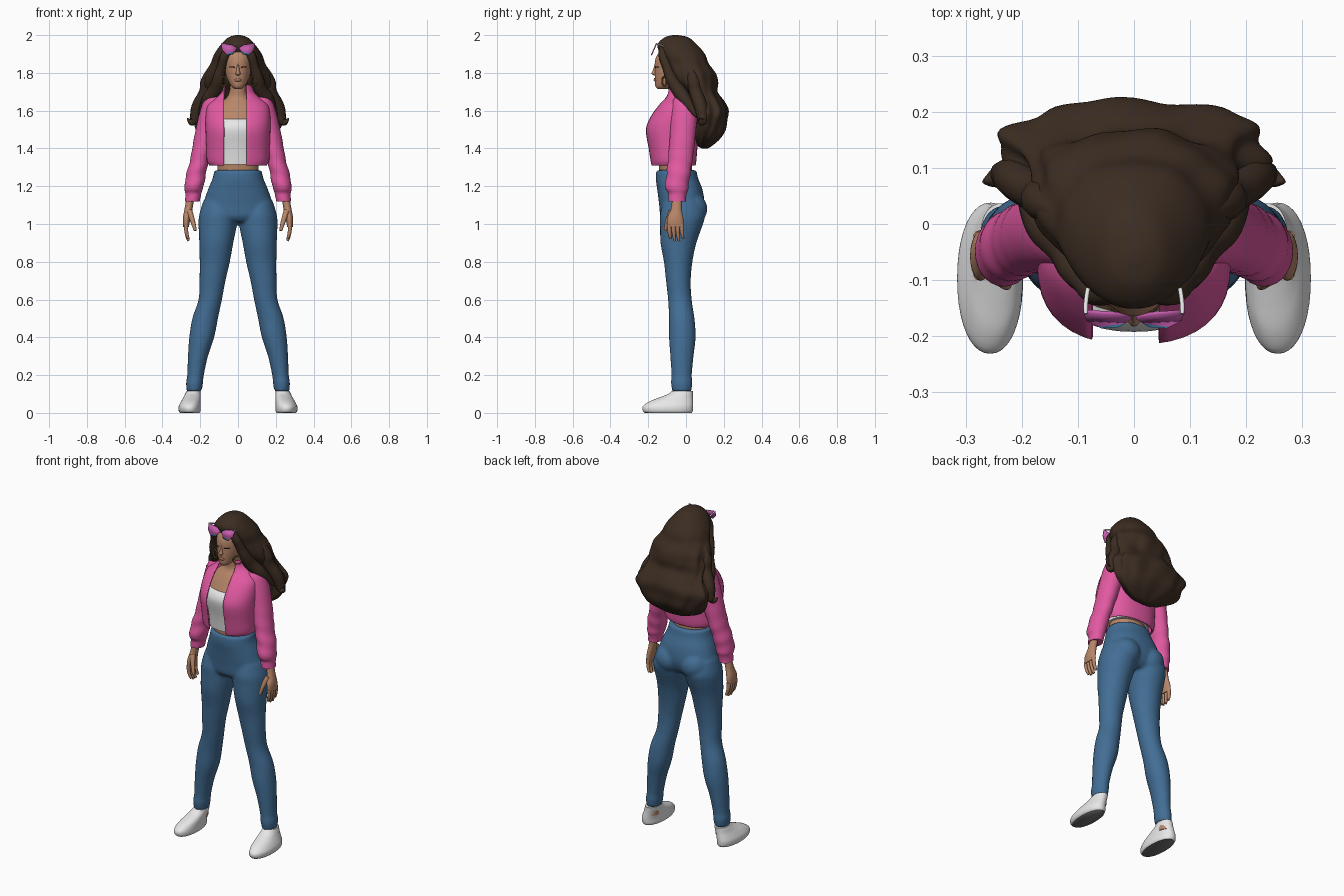
import bpy, bmesh, math
from mathutils import Vector

cube = bpy.data.objects.get("Cube")
if cube:
    bpy.data.objects.remove(cube)


def material(name, r, g, b):
    m = bpy.data.materials.new(name)
    m.use_nodes = True
    m.diffuse_color = (r, g, b, 1)
    m.node_tree.nodes["Principled BSDF"].inputs["Base Color"].default_value = (r, g, b, 1)
    return m


PINK = material("jacket pink", .76, .1, .36)
DENIM = material("denim blue", .055, .155, .3)
BROWN = material("hair brown", .045, .026, .016)
SKIN = material("skin", .48, .24, .14)
WHITE = material("white", .8, .8, .8)
SOLE = material("sole grey", .16, .16, .16)
LENS = material("lens magenta", .56, .11, .42)
TEAL = material("lens blue", .04, .2, .36)
GOLD = material("dark gold", .25, .13, .05)
LIP = material("lip rose", .4, .15, .1)


def spline(rows, steps):
    """Catmull-Rom rows between the given cross-sections."""
    rows = [Vector(r) for r in rows]
    out = []
    for i in range(len(rows) - 1):
        a, b, c, d = rows[max(i - 1, 0)], rows[i], rows[i + 1], rows[min(i + 2, len(rows) - 1)]
        for k in range(steps):
            t = k / steps
            out.append((b * 2 + (c - a) * t + (a * 2 - b * 5 + c * 4 - d) * t ** 2
                        + (b * 3 - a - c * 3 + d) * t ** 3) / 2)
    return out + [rows[-1]]


def loft(bm, rows, side=1, power=2.0, segs=40, steps=4, ripple=None):
    """Rows hold height, centre x, front y, back y and half width."""
    rings = []
    for z, cx, front, back, half in spline(rows, steps):
        ring = []
        for i in range(segs):
            a = math.tau * i / segs
            c, s = math.cos(a), math.sin(a)
            k = 1 + (ripple(a, z) if ripple else 0)
            x = math.copysign(abs(c) ** (2 / power), c) * half * k
            y = math.copysign(abs(s) ** (2 / power), s) * (back - front) / 2 * k
            ring.append(bm.verts.new((side * (cx + x), (front + back) / 2 + y, z)))
        rings.append(ring)
    for low, high in zip(rings, rings[1:]):
        for i in range(segs):
            j = (i + 1) % segs
            bm.faces.new((low[i], low[j], high[j], high[i]))
    bm.faces.new(rings[0])
    bm.faces.new(rings[-1])


def finish(name, bm, *mats):
    bmesh.ops.recalc_face_normals(bm, faces=bm.faces)
    me = bpy.data.meshes.new(name)
    bm.to_mesh(me)
    bm.free()
    for m in mats:
        me.materials.append(m)
    me.shade_smooth()
    me.set_sharp_from_angle(angle=1.0)
    ob = bpy.data.objects.new(name, me)
    bpy.context.collection.objects.link(ob)
    return ob


def part(name, mat, rows, **options):
    bm = bmesh.new()
    loft(bm, rows, **options)
    return finish(name, bm, mat)


def tube(name, mat, points, radii, side=1):
    cu = bpy.data.curves.new(name, "CURVE")
    cu.dimensions = "3D"
    cu.bevel_depth = 1
    cu.bevel_resolution = 3
    cu.use_fill_caps = True
    sp = cu.splines.new("NURBS")
    sp.points.add(len(points) - 1)
    sp.use_endpoint_u = True
    sp.order_u = 3
    for p, (x, y, z), r in zip(sp.points, points, radii):
        p.co = (side * x, y, z, 1)
        p.radius = r
    cu.materials.append(mat)
    bpy.context.collection.objects.link(bpy.data.objects.new(name, cu))


def fuse(ob, voxel, rounds):
    re = ob.modifiers.new("fuse", "REMESH")
    re.mode = "VOXEL"
    re.voxel_size = voxel
    re.use_smooth_shade = True
    sm = ob.modifiers.new("soften", "SMOOTH")
    sm.iterations = rounds


# Torso, neck and cropped top
part("torso", SKIN, [
    (1.24, 0, -.14, .035, .11), (1.32, 0, -.145, .03, .11), (1.4, 0, -.16, .03, .12),
    (1.5, 0, -.18, .04, .14), (1.58, 0, -.145, .04, .14), (1.63, 0, -.115, .03, .11),
    (1.67, 0, -.09, .02, .06), (1.72, 0, -.09, 0, .042), (1.79, 0, -.09, 0, .04)])
part("cropped_top", WHITE, [
    (1.315, 0, -.165, .04, .125), (1.4, 0, -.175, .04, .13), (1.49, 0, -.192, .045, .145),
    (1.53, 0, -.185, .045, .14), (1.555, 0, -.165, .04, .13)], power=2.3)

# Open jacket, cut down the front
bm = bmesh.new()
loft(bm, [
    (1.31, 0, -.185, .05, .152), (1.335, 0, -.19, .055, .165), (1.4, 0, -.2, .06, .168),
    (1.5, 0, -.215, .07, .172), (1.57, 0, -.188, .07, .172), (1.63, 0, -.145, .06, .16),
    (1.67, 0, -.11, .05, .115), (1.7, 0, -.1, .04, .087), (1.735, 0, -.1, .03, .08)], power=2.4)
bmesh.ops.delete(bm, geom=[f for f in bm.faces if len(f.verts) > 4], context="FACES")
LEFT, RIGHT = .045, -.075
for edge in (LEFT, RIGHT):
    bmesh.ops.bisect_plane(bm, geom=bm.verts[:] + bm.edges[:] + bm.faces[:],
                           plane_co=(edge, 0, 0), plane_no=(1, 0, 0))
gap = [f for f in bm.faces if RIGHT < f.calc_center_median().x < LEFT
       and f.calc_center_median().y < -.05]
bmesh.ops.delete(bm, geom=gap, context="FACES")
jacket = finish("jacket", bm, PINK)
jacket.modifiers.new("cloth", "SOLIDIFY").thickness = .008

# Trousers, fused from hips, seat and legs
bm = bmesh.new()
loft(bm, [
    (1.285, 0, -.157, .055, .125), (1.24, 0, -.16, .065, .135), (1.18, 0, -.152, .088, .16),
    (1.1, 0, -.142, .098, .185), (1.04, 0, -.135, .08, .19), (1.01, 0, -.11, .05, .16)], power=2.2)
for s in (1, -1):
    ball = bmesh.ops.create_uvsphere(bm, u_segments=24, v_segments=16, radius=.085)
    bmesh.ops.translate(bm, verts=ball["verts"], vec=(s * .085, .028, 1.08))
    loft(bm, [
        (1.12, .1, -.12, .08, .085), (1.05, .105, -.137, .1, .1), (1, .107, -.137, .09, .102),
        (.9, .115, -.135, .055, .09), (.8, .123, -.117, .034, .08), (.7, .135, -.106, .025, .069),
        (.6, .147, -.095, .03, .062), (.5, .174, -.09, .045, .068), (.4, .192, -.09, .051, .066),
        (.3, .212, -.083, .04, .053), (.2, .225, -.077, .031, .044), (.16, .23, -.08, .034, .045),
        (.115, .232, -.073, .028, .04)], side=s)
trousers = finish("trousers", bm, DENIM)
fuse(trousers, .009, 4)

# Sleeves, hands, ankles and shoes
for s, label in ((1, "left"), (-1, "right")):
    part(label + "_sleeve", PINK, [
        (1.685, .115, -.03, .02, .02), (1.66, .13, -.065, .05, .045), (1.59, .143, -.08, .06, .06),
        (1.47, .172, -.085, .05, .058), (1.34, .203, -.095, .035, .05),
        (1.25, .225, -.105, .02, .052), (1.19, .233, -.11, .012, .049),
        (1.16, .238, -.095, .003, .042), (1.12, .241, -.092, 0, .039)], side=s, segs=28, steps=6,
        ripple=lambda a, z: .035 * math.sin(z * 75 + a) * max(0, min(1, (1.5 - z) * 5)))
    part(label + "_palm", SKIN, [
        (1.15, .25, -.072, -.02, .021), (1.08, .262, -.08, -.022, .021),
        (1.03, .272, -.1, -.014, .02), (.985, .275, -.1, -.012, .015)], side=s, segs=20)
    for n in range(4):
        y = -.089 + n * .022
        tip = .905 + abs(n - 1.5) * .012
        tube(label + "_finger", SKIN, [(.275, y, 1.0), (.277, y, .95), (.262, y + .008, tip)],
             (.012, .011, .007), s)
    tube(label + "_thumb", SKIN, [(.258, -.075, 1.07), (.24, -.1, 1.02), (.226, -.11, .965)],
         (.016, .014, .008), s)
    part(label + "_ankle", SKIN, [
        (.06, .236, -.06, .025, .034), (.14, .232, -.06, .02, .034)], side=s)
    shoe = part(label + "_shoe", WHITE, [
        (0, .255, -.218, .03, .052), (.012, .256, -.229, .036, .058),
        (.035, .256, -.228, .038, .058), (.06, .25, -.195, .037, .052),
        (.08, .244, -.145, .036, .046), (.1, .239, -.095, .036, .041),
        (.115, .236, -.075, .037, .037)], side=s, power=2.15)
    shoe.data.materials.append(SOLE)
    for f in shoe.data.polygons:
        f.material_index = int(f.normal.z < -.7)

# Head with nose, lips and lashes
part("face", SKIN, [
    (1.715, 0, -.15, -.09, .018), (1.73, 0, -.162, -.06, .036), (1.77, 0, -.165, 0, .058),
    (1.82, 0, -.165, .02, .069), (1.88, 0, -.16, .02, .07), (1.94, 0, -.12, 0, .055)])
part("nose", SKIN, [
    (1.785, 0, -.168, -.14, .009), (1.796, 0, -.183, -.14, .013), (1.815, 0, -.175, -.14, .009),
    (1.85, 0, -.165, -.14, .006)], segs=16)
part("lips", LIP, [
    (1.752, 0, -.163, -.14, .01), (1.76, 0, -.171, -.14, .021), (1.773, 0, -.168, -.14, .01)], segs=20)
for s, label in ((1, "left"), (-1, "right")):
    tube(label + "_lash", BROWN, [(.016, -.162, 1.828), (.03, -.159, 1.833), (.046, -.145, 1.83)],
         (.002, .004, .002), s)
    bpy.ops.mesh.primitive_torus_add(major_radius=.024, minor_radius=.004, major_segments=24,
                                     minor_segments=8, location=(s * .076, -.115, 1.755),
                                     rotation=(math.pi / 2, 0, s * .5))
    hoop = bpy.context.object
    hoop.name = label + "_earring"
    hoop.data.materials.append(GOLD)
    hoop.data.shade_smooth()


# Long wavy hair
def waves(a, z):
    fade = max(0, min(1, (1.93 - z) * 4))
    return fade * (.04 * math.sin(6 * a + 14 * z) + .03 * math.sin(11 * a - 22 * z)
                   + .025 * math.sin(z * 48 + math.sin(3 * a)))


part("hair", BROWN, [
    (2, 0, -.07, -.04, .012), (1.987, 0, -.115, .015, .052), (1.95, 0, -.15, .058, .09),
    (1.9, 0, -.138, .1, .125), (1.85, 0, -.112, .12, .142), (1.8, 0, -.088, .155, .172),
    (1.75, 0, -.06, .165, .18), (1.7, 0, -.015, .168, .185), (1.65, 0, .015, .198, .205),
    (1.6, 0, .03, .22, .232), (1.55, 0, .035, .22, .235), (1.5, 0, .04, .21, .21),
    (1.45, 0, .045, .18, .165), (1.415, 0, .06, .14, .1), (1.4, 0, .085, .115, .03)],
    segs=96, steps=6, power=2.15, ripple=waves)
for s, label in ((1, "left"), (-1, "right")):
    tube(label + "_front_lock", BROWN, [
        (.015, -.115, 1.965), (.065, -.13, 1.91), (.088, -.1, 1.83), (.105, -.08, 1.77),
        (.115, -.04, 1.71), (.17, 0, 1.65), (.2, .06, 1.57)],
        (.015, .026, .024, .032, .038, .035, .01), s)
    tube(label + "_side_lock", BROWN, [
        (.13, .02, 1.83), (.17, .04, 1.76), (.165, .05, 1.7), (.215, .08, 1.62),
        (.225, .09, 1.56), (.25, .08, 1.53), (.268, .075, 1.56)],
        (.02, .035, .035, .036, .03, .018, .003), s)

# Raised sunglasses with two-tone lenses
for s, label in ((1, "left"), (-1, "right")):
    bm = bmesh.new()
    outline = [(.004, .6), (.03, .85), (.09, 1), (.084, .45), (.058, 0), (.026, .08)]
    bm.faces.new([bm.verts.new((s * x, -.186 + t * .028, 1.895 + t * .063)) for x, t in outline])
    bmesh.ops.bisect_plane(bm, geom=bm.verts[:] + bm.edges[:] + bm.faces[:],
                           plane_co=(0, 0, 1.919), plane_no=(s * .3, 0, 1))
    for f in bm.faces:
        f.material_index = int(f.calc_center_median().z < 1.919)
    lens = finish(label + "_lens", bm, LENS, TEAL)
    lens.modifiers.new("plate", "SOLIDIFY").thickness = .006
    tube(label + "_temple", WHITE, [(.086, -.16, 1.955), (.087, -.14, 1.95), (.082, -.115, 1.94)],
         (.004, .004, .004), s)
